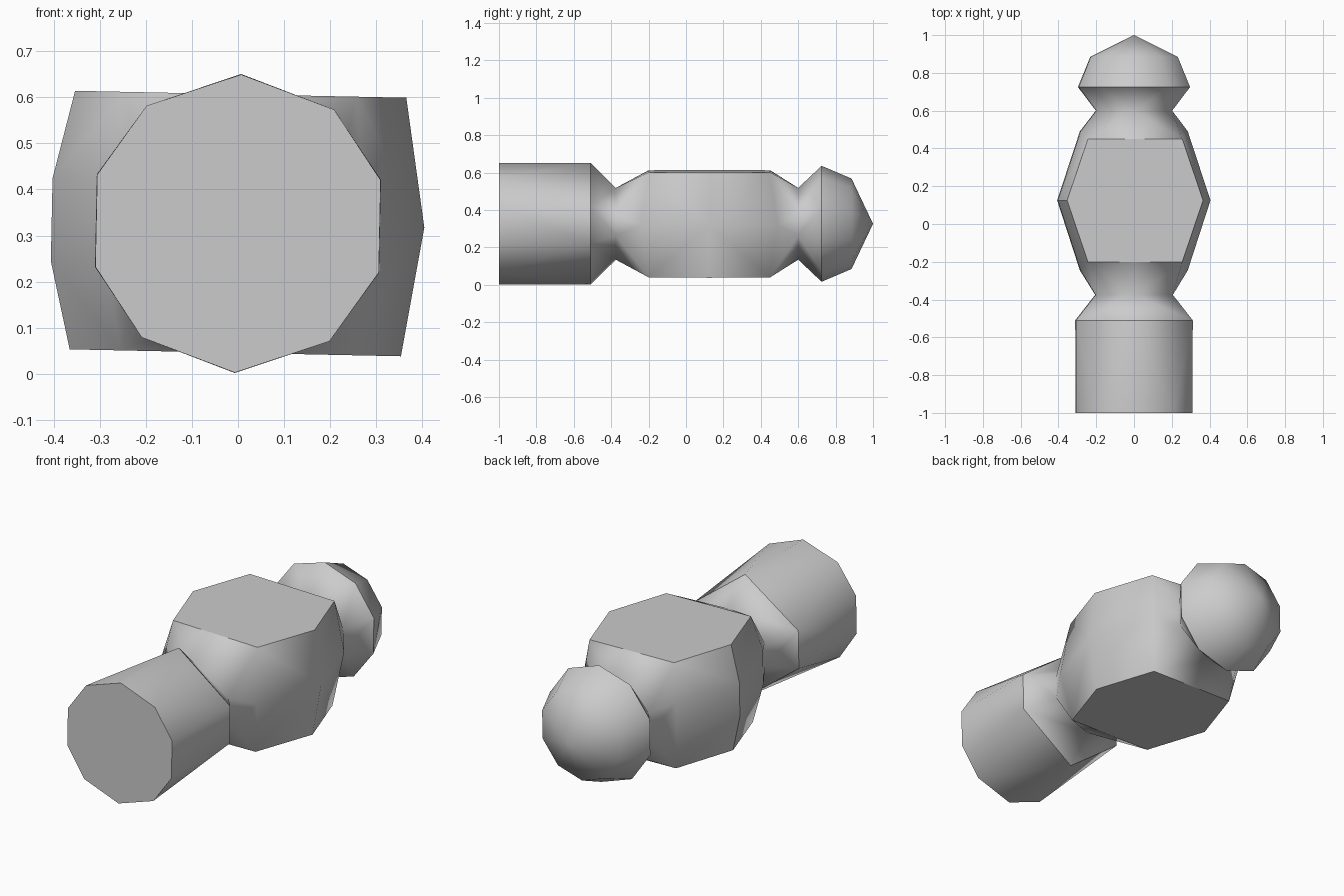
import bpy, bmesh
from math import sin, cos, radians

cube = bpy.data.objects.get("Cube")
if cube:
    bpy.data.objects.remove(cube, do_unlink=True)

SIDES = 10
CENTRE_Z = 0.326
TWIST = radians(1.2)

steel = bpy.data.materials.new("steel grey")
steel.use_nodes = True
GREY = (0.6, 0.6, 0.6, 1)
steel.diffuse_color = GREY
steel.node_tree.nodes["Principled BSDF"].inputs["Base Color"].default_value = GREY

bm = bmesh.new()


def add_vert(x, y, z):
    # every section is turned slightly about the long axis
    return bm.verts.new((x * cos(TWIST) + z * sin(TWIST), y,
                         CENTRE_Z + z * cos(TWIST) - x * sin(TWIST)))


def round_ring(y, radius, widen=1.0, shoulder=36):
    # a shoulder angle of 0 folds the ring into a hexagon
    s = shoulder
    angles = [0, s, 72, 108, 180 - s, 180, 180 + s, 252, 288, 360 - s]
    return [add_vert(radius * widen * sin(radians(a)), y,
                     radius * cos(radians(a))) for a in angles]


def body_ring(y, corner, side, side_y):
    # flat top and bottom; ridge on one cheek, narrow flat on the other
    h, f = 0.281, 0.09
    points = [(0, y, h), (corner, y, h), (side, side_y, 0), (side, side_y, 0),
              (corner, y, -h), (0, y, -h), (-corner, y, -h),
              (-side, side_y, -f), (-side, side_y, f), (-corner, y, h)]
    return [add_vert(*p) for p in points]


# sections from the striking face to the ball end
rings = [
    round_ring(-1.0, 0.324, shoulder=39),
    round_ring(-0.51, 0.325, shoulder=0),
    round_ring(-0.375, 0.192, 1.12, shoulder=0),
    body_ring(-0.2, 0.25, 0.285, -0.245),
    body_ring(0.125, 0.36, 0.405, 0.125),
    body_ring(0.45, 0.25, 0.285, 0.49),
    round_ring(0.6, 0.192, 1.1, shoulder=0),
    round_ring(0.725, 0.31),
    round_ring(0.885, 0.242),
]
RIM, BODY, MIDDLE, BALL = 1, (3, 4), 4, 7
flat = {bm.faces.new(rings[0])}
creases = []

for r, (a, b) in enumerate(zip(rings, rings[1:])):
    for i in range(SIDES):
        j = (i + 1) % SIDES
        face = bm.faces.new((a[i], a[j], b[j], b[i]))
        if r in BODY and i in (0, 4, 5, 9):
            flat.add(face)
        if r in (RIM, BALL) or (r == MIDDLE and i in (6, 7, 8)):
            creases.append(bm.edges.get((a[i], a[j])))

# pointed tip of the ball
tip = add_vert(0, 1.0, 0)
for i in range(SIDES):
    bm.faces.new((rings[-1][i], rings[-1][(i + 1) % SIDES], tip))

# smooth shading with creases round the flats, rims and one cheek
for face in bm.faces:
    face.smooth = face not in flat
for edge in bm.edges:
    if sum(f in flat for f in edge.link_faces) == 1 or edge in creases:
        edge.smooth = False

# close the folded corners and split bent quads into triangles
bmesh.ops.remove_doubles(bm, verts=bm.verts[:], dist=0.0005)
bmesh.ops.triangulate(bm, faces=[f for f in bm.faces if f.smooth],
                      quad_method="SHORT_EDGE")
bmesh.ops.recalc_face_normals(bm, faces=bm.faces[:])
mesh = bpy.data.meshes.new("hammer_head")
bm.to_mesh(mesh)
bm.free()
mesh.materials.append(steel)
head = bpy.data.objects.new("hammer_head", mesh)
bpy.context.collection.objects.link(head)
